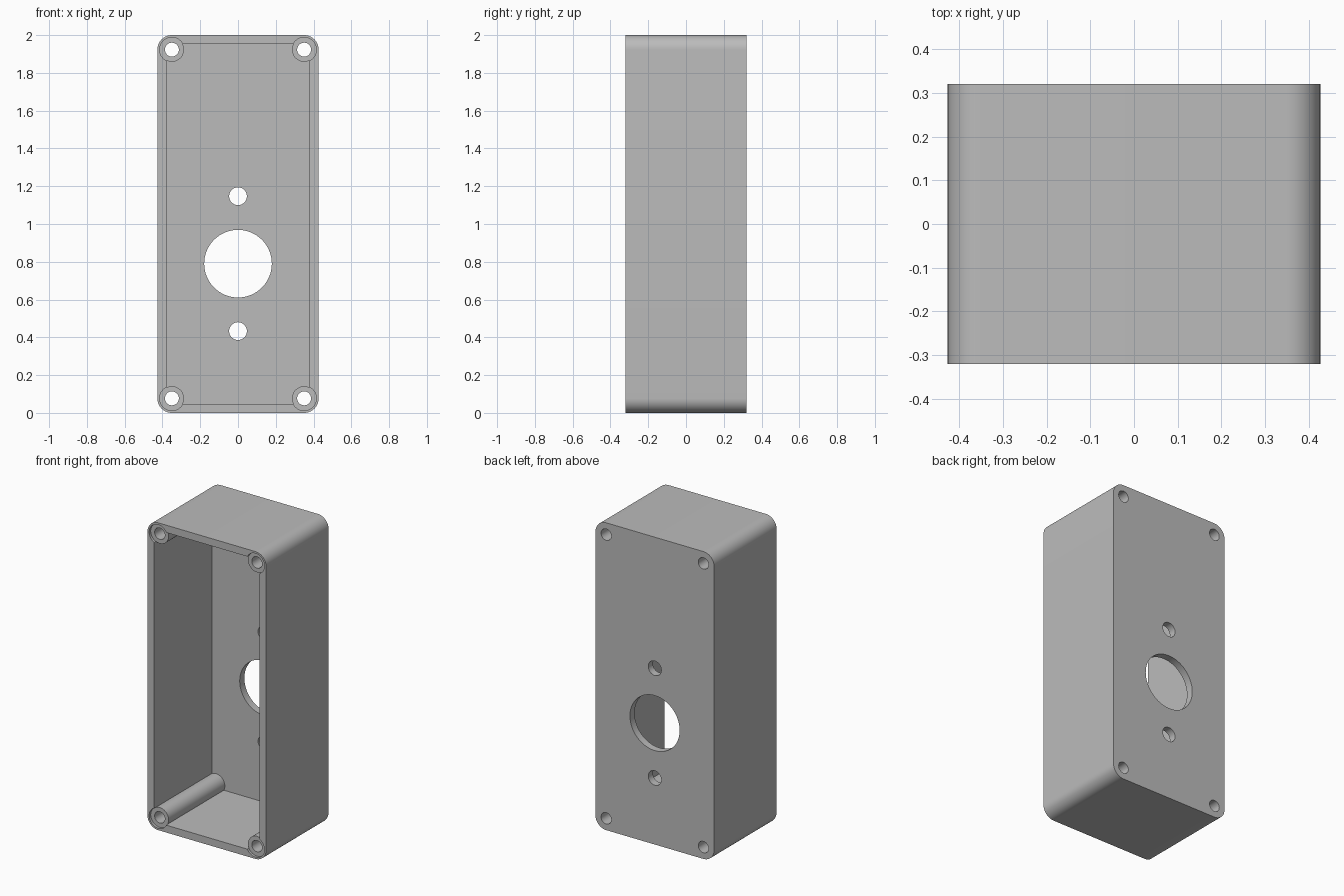
import bpy
import bmesh
from math import cos, sin, pi
from mathutils import Matrix

default = bpy.data.objects.get("Cube")
if default:
    bpy.data.objects.remove(default, do_unlink=True)

# Main dimensions
HALF_X, HALF_Y, HEIGHT = 0.427, 0.321, 2.0
WALL = 0.048
CORNER = 0.077
POST_R, RECESS = 0.064, 0.016
FRONT, BACK = -HALF_Y, HALF_Y

grey = bpy.data.materials.new("plain grey")
grey.use_nodes = True
grey.diffuse_color = (0.5, 0.5, 0.5, 1)
grey.node_tree.nodes["Principled BSDF"].inputs["Base Color"].default_value = (0.5, 0.5, 0.5, 1)


def add_object(name, bm):
    bmesh.ops.recalc_face_normals(bm, faces=bm.faces)
    mesh = bpy.data.meshes.new(name)
    bm.to_mesh(mesh)
    bm.free()
    mesh.materials.append(grey)
    obj = bpy.data.objects.new(name, mesh)
    bpy.context.collection.objects.link(obj)
    return obj


def prism(name, outline, y0, y1):
    """Extrude an x-z outline along y."""
    bm = bmesh.new()
    face = bm.faces.new([bm.verts.new((x, y0, z)) for x, z in outline])
    ext = bmesh.ops.extrude_face_region(bm, geom=[face])
    moved = [v for v in ext["geom"] if isinstance(v, bmesh.types.BMVert)]
    bmesh.ops.translate(bm, verts=moved, vec=(0, y1 - y0, 0))
    return add_object(name, bm)


def disc(x, z, r, n=48):
    return [(x + r * cos(2 * pi * i / n), z + r * sin(2 * pi * i / n)) for i in range(n)]


def rounded_outline(r, steps=12):
    pts = []
    for q, (sx, sz) in enumerate([(1, 1), (-1, 1), (-1, -1), (1, -1)]):
        cx, cz = sx * (HALF_X - r), HEIGHT / 2 + sz * (HEIGHT / 2 - r)
        for i in range(steps + 1):
            a = (q + i / steps) * pi / 2
            pts.append((cx + r * cos(a), cz + r * sin(a)))
    return pts


def combine(target, tool, operation):
    mod = target.modifiers.new(operation.lower(), "BOOLEAN")
    mod.operation, mod.object, mod.solver = operation, tool, "EXACT"
    bpy.ops.object.select_all(action="DESELECT")
    bpy.context.view_layer.objects.active = target
    target.select_set(True)
    bpy.ops.object.modifier_apply(modifier=mod.name)
    bpy.data.objects.remove(tool, do_unlink=True)


# Rounded box, hollowed from the open front
case = prism("enclosure", rounded_outline(CORNER), FRONT, BACK)
bm = bmesh.new()
bmesh.ops.create_cube(bm, size=1)
y0, y1 = FRONT - 0.1, BACK - WALL
bmesh.ops.transform(bm, verts=bm.verts, matrix=Matrix.Translation((0, (y0 + y1) / 2, HEIGHT / 2))
                    @ Matrix.Diagonal((2 * (HALF_X - WALL), y1 - y0, HEIGHT - 2 * WALL, 1)))
combine(case, add_object("cavity_cutter", bm), "DIFFERENCE")

# Corner screw posts, sunk slightly below the rim, drilled right through
for x in (-HALF_X + CORNER, HALF_X - CORNER):
    for z in (CORNER, HEIGHT - CORNER):
        combine(case, prism("screw_post", disc(x, z, POST_R), FRONT + 0.008, BACK - WALL / 2), "UNION")
        combine(case, prism("recess_cutter", disc(x, z, POST_R + 0.001), FRONT - 0.1, FRONT + RECESS), "DIFFERENCE")
        combine(case, prism("screw_cutter", disc(x, z, 0.037, 32), FRONT - 0.1, BACK + 0.1), "DIFFERENCE")

# Round openings in the back panel
for z, r in ((0.79, 0.179), (1.147, 0.047), (0.433, 0.047)):
    combine(case, prism("panel_cutter", disc(0, z, r, 64), BACK - 0.2, BACK + 0.1), "DIFFERENCE")

bpy.ops.object.select_all(action="DESELECT")
case.select_set(True)
bpy.context.view_layer.objects.active = case
bpy.ops.object.shade_smooth_by_angle(angle=pi / 6)
